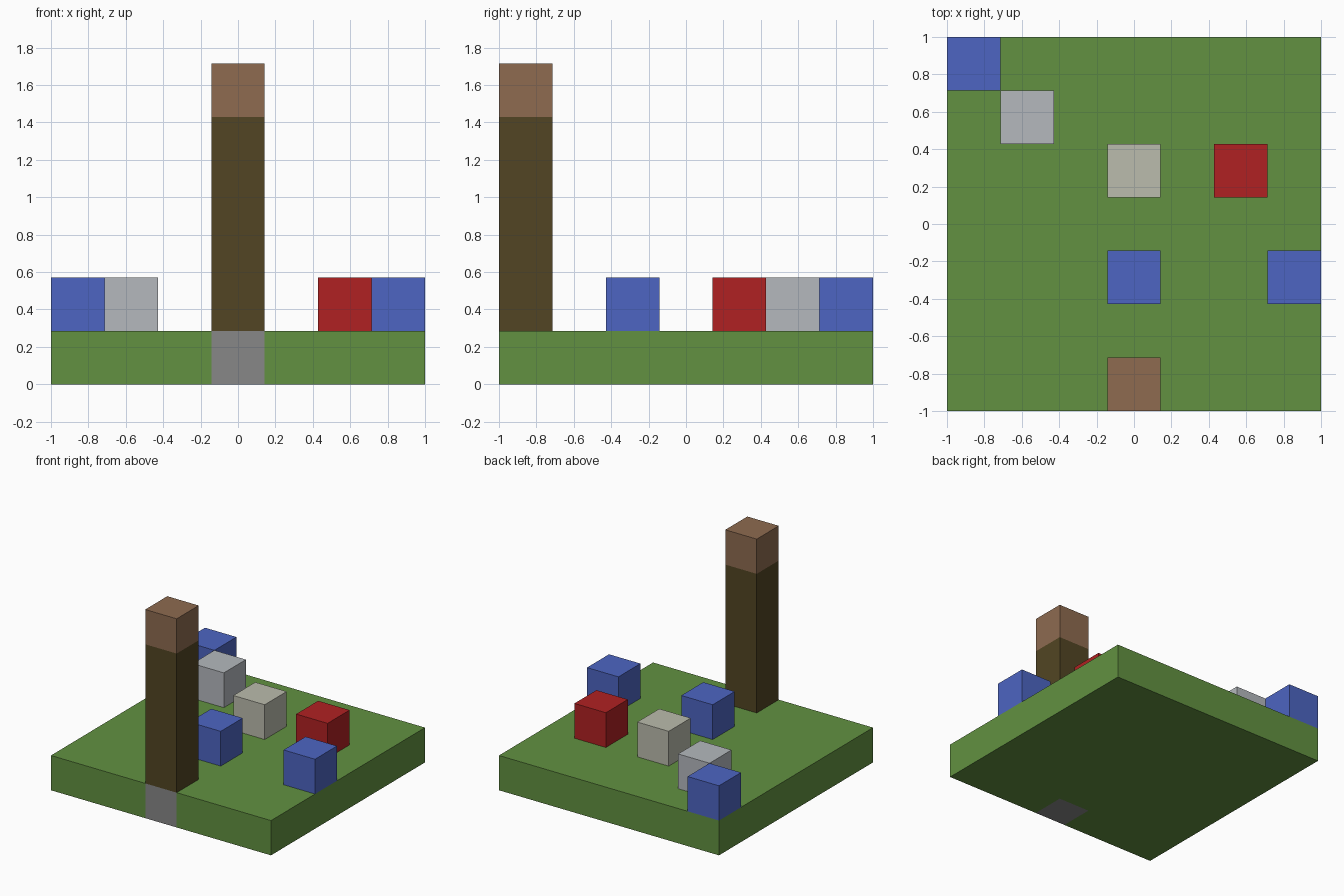
import bpy, bmesh
from mathutils import Vector

if "Cube" in bpy.data.objects:
    bpy.data.objects.remove(bpy.data.objects["Cube"], do_unlink=True)

U = 2 / 7  # edge of one block; the board is seven blocks wide


def material(name, r, g, b):
    def linear(c):
        c /= 255
        return c / 12.92 if c <= 0.04045 else ((c + 0.055) / 1.055) ** 2.4
    color = (linear(r), linear(g), linear(b), 1)
    mat = bpy.data.materials.new(name)
    mat.use_nodes = True
    mat.diffuse_color = color
    bsdf = mat.node_tree.nodes["Principled BSDF"]
    bsdf.inputs["Base Color"].default_value = color
    bsdf.inputs["Roughness"].default_value = 0.9
    return mat


grass = material("grass green", 98, 145, 65)
stone = material("stone grey", 135, 135, 135)
bark = material("dark bark", 82, 69, 35)
wood = material("light wood", 142, 107, 80)
blue = material("blue", 77, 101, 194)
silver = material("silver grey", 181, 185, 190)
beige = material("pale beige", 187, 188, 173)
red = material("red", 176, 33, 34)


def box(name, cell, size, mats, cuts=(), rule=None):
    """Box standing on a block cell, optionally split by planes and coloured by a rule."""
    bm = bmesh.new()
    bmesh.ops.create_cube(bm, size=1)
    base = Vector(cell) * U
    for v in bm.verts:
        v.co = Vector((v.co.x * size[0], v.co.y * size[1], (v.co.z + 0.5) * size[2])) * U + base
    for point, normal in cuts:
        bmesh.ops.bisect_plane(bm, geom=bm.verts[:] + bm.edges[:] + bm.faces[:],
                               plane_co=point, plane_no=normal)
    if rule:
        for f in bm.faces:
            f.material_index = int(rule(f.calc_center_median()))
    mesh = bpy.data.meshes.new(name)
    bm.to_mesh(mesh)
    bm.free()
    for m in mats:
        mesh.materials.append(m)
    obj = bpy.data.objects.new(name, mesh)
    bpy.context.collection.objects.link(obj)
    return obj


# Ground slab with one stone block set into the front edge
X, Y, Z = (1, 0, 0), (0, 1, 0), (0, 0, 1)
box("ground", (0, 0, 0), (7, 7, 1), [grass, stone],
    cuts=[((-U / 2, 0, 0), X), ((U / 2, 0, 0), X), ((0, -2.5 * U, 0), Y)],
    rule=lambda c: abs(c.x) < U / 2 and c.y < -2.5 * U)

# Tall post: dark shaft with a lighter top block
box("post", (0, -3, 1), (1, 1, 5), [bark, wood],
    cuts=[((0, 0, 5 * U), Z)], rule=lambda c: c.z > 5 * U)

# Loose blocks on the ground
for name, x, y, mat in [
    ("blue_block_corner", -3, 3, blue),
    ("silver_block", -2, 2, silver),
    ("beige_block", 0, 1, beige),
    ("red_block", 2, 1, red),
    ("blue_block_middle", 0, -1, blue),
    ("blue_block_edge", 3, -1, blue),
]:
    box(name, (x, y, 1), (1, 1, 1), [mat])
